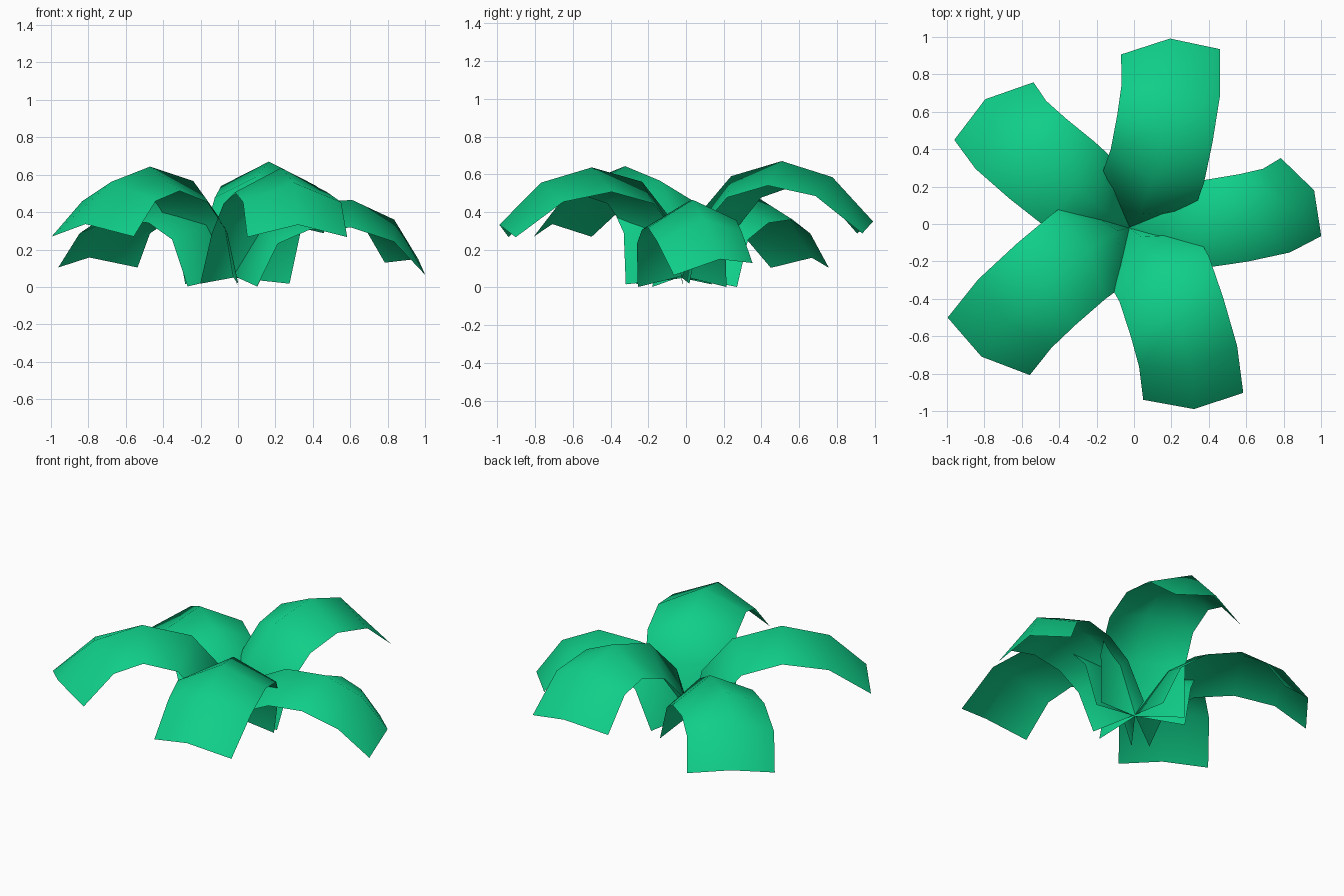
import bpy
import bmesh
from math import radians
from mathutils import Matrix, Vector

cube = bpy.data.objects.get("Cube")
if cube:
    bpy.data.objects.remove(cube)

# Leaf colour
green = bpy.data.materials.new("leaf_green")
green.use_nodes = True
colour = (0.005, 0.62, 0.25, 1)
green.diffuse_color = colour
green.node_tree.nodes["Principled BSDF"].inputs["Base Color"].default_value = colour

# Midrib arcs as (reach, height), from root to tip
HIGH = [(0, .05), (.07, .37), (.254, .59), (.53, .67), (.80, .585), (1.01, .35)]
LOW = [(0, .06), (.12, .33), (.34, .45), (.60, .465), (.83, .36), (.97, .15)]
SWAY = [0, -.03, -.052, -.065, -.05, 0]    # sideways bow of the midrib
TURN = [-9, -10, -9, -5, 6, 14]            # heading of each row, in degrees
DROP = [.14, .14, .135, .13, .12, .095]    # how far the edges hang below the rib
ROOT = Vector((-.025, -.02, 0))


def make_leaf(name, arc, heading, reach, height, half_width, bend, roll=0):
    """Sweep a ridge-shaped cross-section along an arched midrib."""
    rib = [Vector((r * reach, 0, z * height if i else z)) for i, (r, z) in enumerate(arc)]
    last = len(rib) - 1
    bm = bmesh.new()
    rows = []
    for i, point in enumerate(rib):
        tangent = (rib[min(i + 1, last)] - rib[max(i - 1, 0)]).normalized()
        normal = Vector((-tangent.z, 0, tangent.x))
        turn = Matrix.Rotation(radians(TURN[i] * bend), 3, 'Z')
        center = point + Vector((0, SWAY[i] * bend, 0))
        row = []
        for side in (1, 0, -1):
            offset = Vector((0, side * half_width, side * roll * half_width * i / last))
            offset -= normal * DROP[i] * abs(side)
            row.append(center + turn @ offset)
        spin = Matrix.Rotation(radians(heading), 3, 'Z')
        shift = ROOT * max(0, 1 - i / 2)
        rows.append([bm.verts.new(spin @ p + shift) for p in row])
    for a, b in zip(rows, rows[1:]):
        for k in range(2):
            bm.faces.new((a[k], a[k + 1], b[k + 1], b[k]))
    for face in bm.faces:
        face.smooth = True
    mesh = bpy.data.meshes.new(name)
    bm.to_mesh(mesh)
    bm.free()
    mesh.materials.append(green)
    leaf = bpy.data.objects.new(name, mesh)
    bpy.context.collection.objects.link(leaf)


# Three tall leaves and two drooping ones
make_leaf("back_leaf", HIGH, 79, 1, 1, .265, 1)
make_leaf("front_right_leaf", HIGH, 221, 1.07, .96, .268, 1)
make_leaf("front_left_leaf", HIGH, 288, 1.03, .95, .268, -1)
make_leaf("left_leaf", LOW, 10.6, 1.01, 1, .235, 1.2, .14)
make_leaf("back_right_leaf", LOW, 140, 1.07, 1.05, .262, -1)
